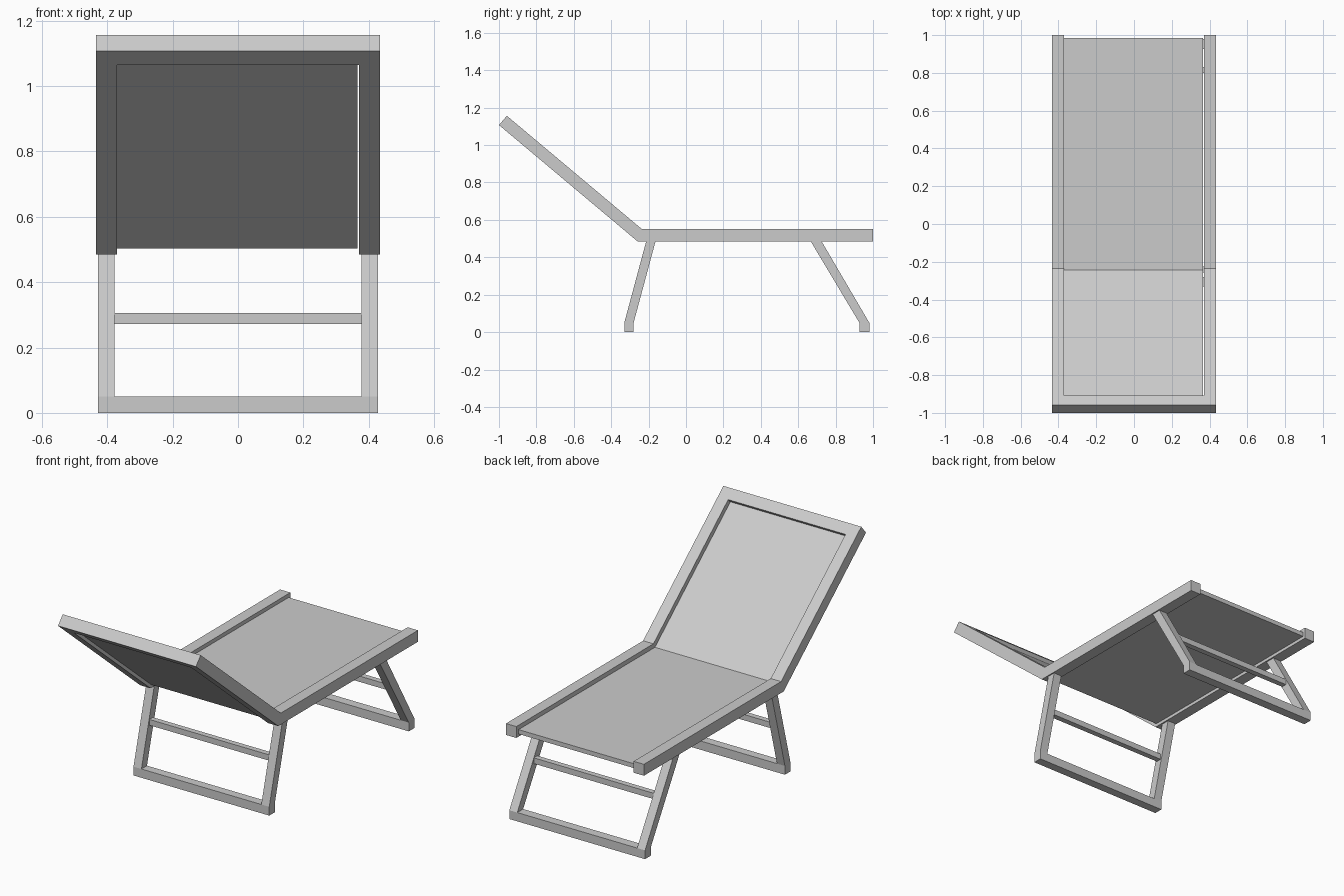
import bpy, bmesh

if "Cube" in bpy.data.objects:
    bpy.data.objects.remove(bpy.data.objects["Cube"])


def prism(name, profile, x0, x1):
    """Extrude a closed (y, z) profile along x."""
    bm = bmesh.new()
    face = bm.faces.new([bm.verts.new((x0, y, z)) for y, z in profile])
    ext = bmesh.ops.extrude_face_region(bm, geom=[face])
    moved = [v for v in ext["geom"] if isinstance(v, bmesh.types.BMVert)]
    bmesh.ops.translate(bm, verts=moved, vec=(x1 - x0, 0, 0))
    bmesh.ops.recalc_face_normals(bm, faces=bm.faces)
    mesh = bpy.data.meshes.new(name)
    bm.to_mesh(mesh)
    bm.free()
    obj = bpy.data.objects.new(name, mesh)
    bpy.context.collection.objects.link(obj)
    return obj


def pair(name, profile, x0, x1):
    """Same profile on both sides."""
    prism(name + "_right", profile, x0, x1)
    prism(name + "_left", profile, -x1, -x0)


def rect(y0, y1, z0, z1):
    return [(y0, z0), (y1, z0), (y1, z1), (y0, z1)]


DY, DZ = -0.766, 0.643             # direction up the reclined back
LOW, HIGH = (-0.259, 0.485), (-0.235, 0.55)   # mitred crease
LENGTH = 0.967                     # back length along its lower face


def crease(t):
    return (LOW[0] + t * (HIGH[0] - LOW[0]), LOW[1] + t * (HIGH[1] - LOW[1]))


def back_point(s, n):
    """Point at distance s up the back and n above its lower face."""
    return (LOW[0] + s * DY + n * DZ, LOW[1] + s * DZ - n * DY)


T = 0.065
IN, OUT = 0.37, 0.435

# side rails of the seat and the back, mitred at the crease
pair("seat_rail", [LOW, (1.0, 0.485), (1.0, 0.55), HIGH], IN, OUT)
pair("back_rail", [LOW, HIGH, back_point(LENGTH, T), back_point(LENGTH, 0)], IN, OUT)

# top bar of the back
prism("back_top_bar", [back_point(LENGTH - T, 0), back_point(LENGTH, 0),
                       back_point(LENGTH, T), back_point(LENGTH - T, T)], -IN, IN)

# recessed panels
N0, N1 = 0.018, 0.043
a, b = crease(N0 / T), crease(N1 / T)
prism("seat_panel", [a, (0.985, a[1]), (0.985, b[1]), b], -IN, 0.366)
prism("back_panel", [a, b, back_point(LENGTH - T, N1), back_point(LENGTH - T, N0)], -IN, 0.366)

# leg frames: foot y range, top y range, cross bar y
for name, f0, f1, t0, t1, cy in (("front", -0.33, -0.28, -0.213, -0.163, -0.242),
                                 ("rear", 0.927, 0.98, 0.667, 0.725, 0.815)):
    pair(name + "_leg", [(f0, 0.05), (f1, 0.05), (t1, 0.485), (t0, 0.485)], 0.378, 0.428)
    prism(name + "_foot_bar", rect(f0, f1, 0, 0.05), -0.428, 0.428)
    prism(name + "_cross_bar", rect(cy - 0.016, cy + 0.016, 0.272, 0.305), -0.378, 0.378)
